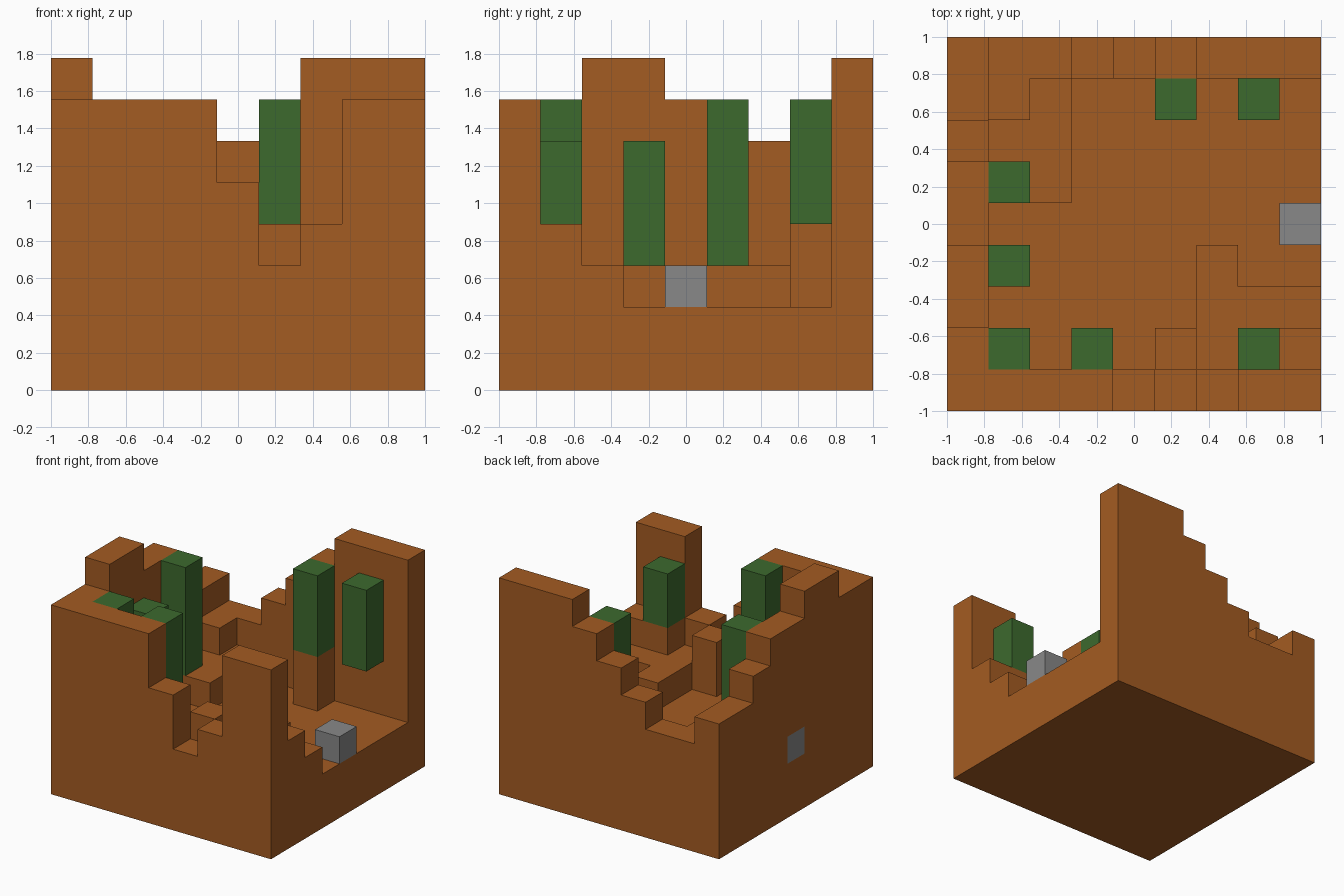
import bpy
import bmesh
from mathutils import Vector

cube = bpy.data.objects.get("Cube")
if cube:
    bpy.data.objects.remove(cube, do_unlink=True)

CELLS = 9                 # cells along each side of the square plan
UNIT = 2 / CELLS          # edge length of one block
FLOOR = 2                 # floor thickness in blocks


def make_material(name, color):
    mat = bpy.data.materials.new(name)
    mat.use_nodes = True
    mat.diffuse_color = color
    bsdf = mat.node_tree.nodes["Principled BSDF"]
    bsdf.inputs["Base Color"].default_value = color
    bsdf.inputs["Roughness"].default_value = 0.9
    return mat


def column(i, j, bottom, top):
    return {(i, j, k) for k in range(bottom, top)}


def build_blocks(name, blocks, mat):
    """Join unit blocks into one mesh that keeps only the exposed faces."""
    bm = bmesh.new()
    corners = {}

    def corner(p):
        key = tuple(round(c) for c in p)
        if key not in corners:
            x, y, z = key
            corners[key] = bm.verts.new((x * UNIT - 1, y * UNIT - 1, z * UNIT))
        return corners[key]

    for block in sorted(blocks):
        for axis in range(3):
            for side in (0, 1):
                step = [0, 0, 0]
                step[axis] = 1 if side else -1
                if tuple(a + b for a, b in zip(block, step)) in blocks:
                    continue
                u, v = Vector(), Vector()
                u[(axis + 1) % 3] = v[(axis + 2) % 3] = 1
                start = Vector(block)
                start[axis] += side
                quad = [start, start + u, start + u + v, start + v]
                if not side:
                    quad.reverse()
                bm.faces.new([corner(p) for p in quad])
    mesh = bpy.data.meshes.new(name)
    bm.to_mesh(mesh)
    bm.free()
    mesh.materials.append(mat)
    obj = bpy.data.objects.new(name, mesh)
    bpy.context.collection.objects.link(obj)
    return obj


brown = make_material("earth brown", (0.37, 0.106, 0.016, 1))
green = make_material("leaf green", (0.046, 0.143, 0.027, 1))
grey = make_material("stone grey", (0.246, 0.246, 0.246, 1))

LAST = CELLS - 1
heights = {(i, j): FLOOR for i in range(CELLS) for j in range(CELLS)}

# Stepped outer walls, each listed towards +x or +y
front_wall = [7, 7, 7, 7, 5, 3, 4, 7, 7]
back_wall = [5, 4, 4, 5, 6, 7, 8, 8, 8]
west_wall = [7, 7, 8, 8, 7, 7, 6, 5, 5]
east_wall = [7, 4, 3, 2, 2, 2, 2, 2, 8]
for n in range(CELLS):
    heights[n, 0] = front_wall[n]
    heights[n, LAST] = back_wall[n]
    heights[0, n] = west_wall[n]
    heights[LAST, n] = east_wall[n]

# Low ledges one block above the floor, in opposite corners
for cell in [(6, 1), (6, 2), (6, 3), (7, 2), (2, 5), (2, 6), (2, 7), (1, 6)]:
    heights[cell] = FLOOR + 1

# Taller steps against the walls
for cell in [(5, 1), (1, 7)]:
    heights[cell] = FLOOR + 2

# Green pillars: cell, bottom, top, and whether a brown base carries them
pillars = [
    ("front_west", (1, 1), 4, 7, True),
    ("front_middle", (3, 1), 4, 7, True),
    ("front_east", (7, 1), 4, 6, True),
    ("west_front", (1, 3), 3, 6, True),
    ("west_back", (1, 5), 3, 7, True),
    ("back_middle", (5, 7), 4, 7, True),
    ("back_east", (7, 7), 4, 7, False),
]
for label, cell, bottom, top, based in pillars:
    if based:
        heights[cell] = bottom
    build_blocks(label + "_pillar", column(*cell, bottom, top), green)

# Stone blocks: one in the east opening, one set into the west wall
stones = {"east_stone": (LAST, 4, FLOOR), "west_stone": (0, 4, FLOOR)}
for label, block in stones.items():
    build_blocks(label, {block}, grey)

# Floor, ledges and walls as one solid
ground = set()
for (i, j), top in heights.items():
    ground |= column(i, j, 0, top)
build_blocks("walls_and_floor", ground - set(stones.values()), brown)
